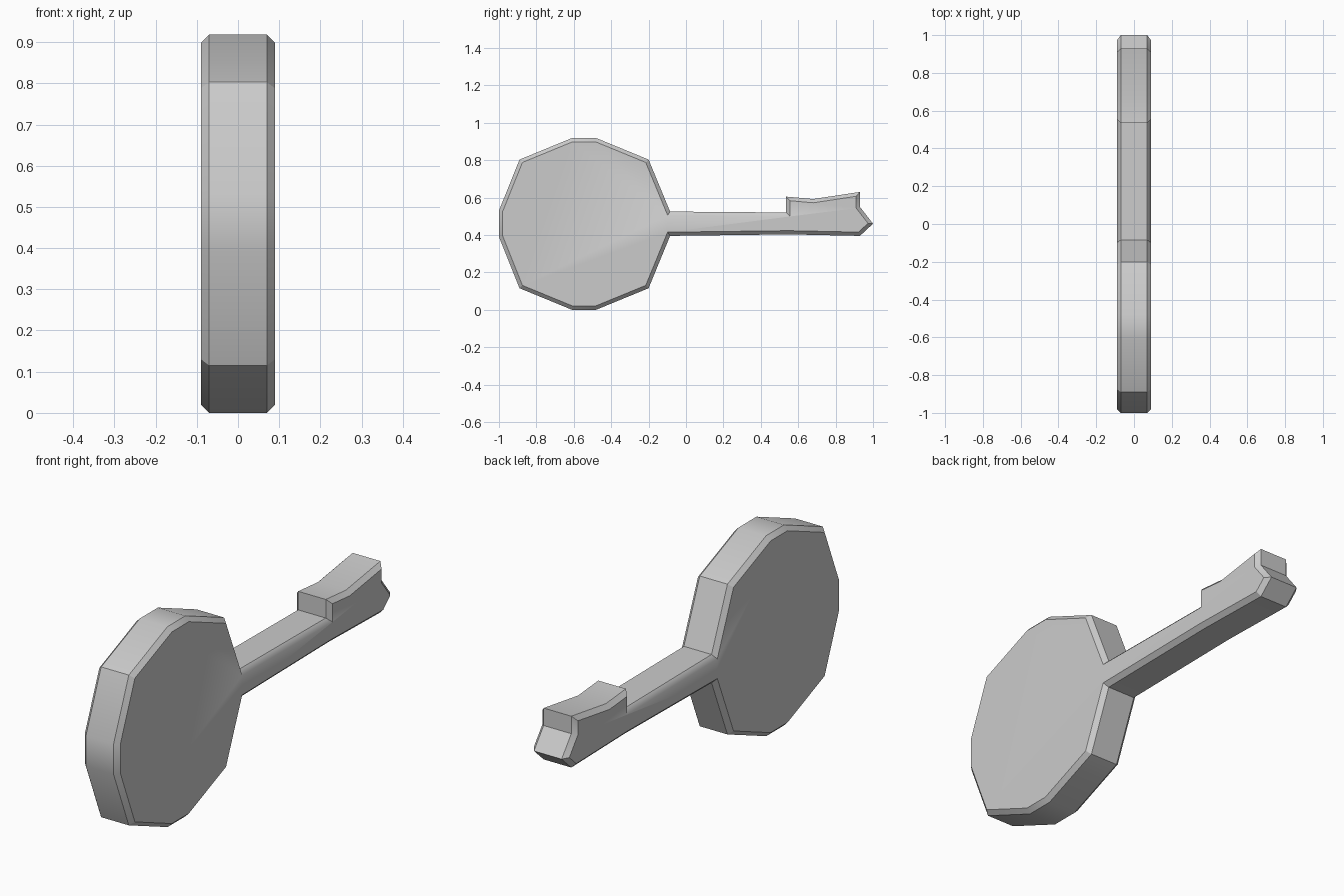
import bpy, bmesh, math

if "Cube" in bpy.data.objects:
    bpy.data.objects.remove(bpy.data.objects["Cube"])

HALF = 0.07      # half width of the rim, before the chamfer
CHAMFER = 0.02

# Side outline as (y, z): ten-sided bow, shaft, toothed end
outline = [
    (-0.085, 0.395), (-0.20, 0.115), (-0.48, 0.0), (-0.61, 0.0), (-0.89, 0.115),
    (-1.0, 0.39), (-1.0, 0.53), (-0.89, 0.803), (-0.61, 0.918), (-0.48, 0.918),
    (-0.20, 0.803), (-0.085, 0.525),
    (0.535, 0.52), (0.535, 0.605), (0.68, 0.592), (0.93, 0.63),
    (0.93, 0.55), (1.0, 0.46), (0.93, 0.395), (0.55, 0.403),
]

bm = bmesh.new()
face = bm.faces.new([bm.verts.new((-HALF, y, z)) for y, z in outline])

# Extrude across x to make the slab
ext = bmesh.ops.extrude_face_region(bm, geom=[face])
moved = [g for g in ext["geom"] if isinstance(g, bmesh.types.BMVert)]
bmesh.ops.translate(bm, verts=moved, vec=(2 * HALF, 0, 0))
bmesh.ops.recalc_face_normals(bm, faces=bm.faces[:])
bm.normal_update()

# Chamfer both flat sides by insetting and raising them
caps = [f for f in bm.faces if abs(f.normal.x) > 0.9]
bmesh.ops.inset_individual(bm, faces=caps, thickness=CHAMFER, depth=CHAMFER,
                           use_even_offset=True)

mesh = bpy.data.meshes.new("key")
bm.to_mesh(mesh)
bm.free()
key = bpy.data.objects.new("key", mesh)
bpy.context.collection.objects.link(key)

# Smooth the shallow angles, keep chamfers and corners sharp
bpy.context.view_layer.objects.active = key
key.select_set(True)
bpy.ops.object.shade_smooth_by_angle(angle=math.radians(30))

# The chamfer along the top of the shaft blends softly into the sides
for e in mesh.edges:
    a, b = (mesh.vertices[i].co for i in e.vertices)
    if (abs(a.x) > 0.08 and abs(b.x) > 0.08 and abs(a.y - b.y) > 0.5
            and min(a.z, b.z) > 0.47):
        e.use_edge_sharp = False
